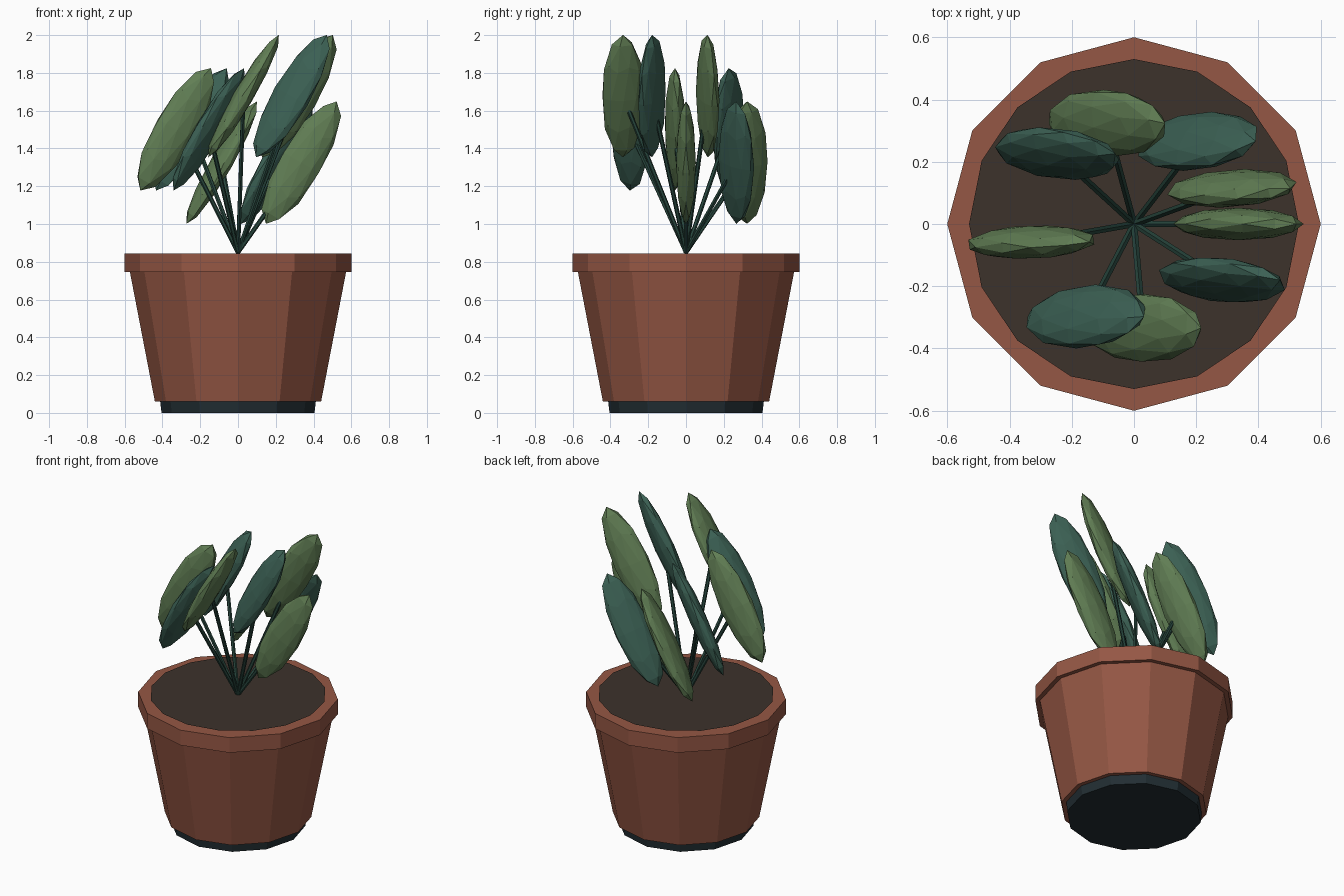
import bpy
import math
from mathutils import Matrix, Vector

if "Cube" in bpy.data.objects:
    bpy.data.objects.remove(bpy.data.objects["Cube"])


def material(name, rgb):
    m = bpy.data.materials.new(name)
    m.diffuse_color = (*rgb, 1)
    m.use_nodes = True
    m.node_tree.nodes["Principled BSDF"].inputs["Base Color"].default_value = m.diffuse_color
    return m


terracotta = material("terracotta", (0.30, 0.095, 0.058))
soil_mat = material("soil", (0.045, 0.032, 0.024))
base_mat = material("dark_base", (0.016, 0.027, 0.033))
stem_mat = material("stem_green", (0.02, 0.06, 0.046))
leaf_mats = [material("leaf_light", (0.12, 0.21, 0.09)),
             material("leaf_dark", (0.045, 0.12, 0.09))]


def finish(name, mat):
    ob = bpy.context.object
    ob.name = name
    ob.data.materials.append(mat)
    return ob


def tapered(name, sides, r_low, r_high, z_low, z_high, mat):
    bpy.ops.mesh.primitive_cone_add(vertices=sides, radius1=r_low, radius2=r_high,
                                    depth=z_high - z_low,
                                    location=(0, 0, (z_low + z_high) / 2))
    return finish(name, mat)


# Pot: foot, body and rim, all twelve-sided
tapered("pot_foot", 12, 0.405, 0.412, 0.0, 0.06, base_mat)
tapered("pot_body", 12, 0.44, 0.572, 0.06, 0.745, terracotta)
tapered("pot_rim", 12, 0.60, 0.60, 0.745, 0.845, terracotta)

# Soil: flat disc just above the rim
bpy.ops.mesh.primitive_circle_add(vertices=16, radius=0.53, fill_type='NGON',
                                  location=(0, 0, 0.855))
finish("soil", soil_mat)

# Leaves and stems, spread by the golden angle at three heights
root = Vector((0, 0, 0.85))
tilt = Matrix.Rotation(math.radians(30), 4, 'Y')
for i in range(9):
    a = math.radians(137.5 * i)
    tip = Vector((0.335 * math.cos(a), 0.335 * math.sin(a), 1.325 + 0.176 * (i % 3)))

    span = tip - root
    bpy.ops.mesh.primitive_cylinder_add(vertices=6, radius=0.012, depth=span.length,
                                        location=(root + tip) / 2,
                                        rotation=span.to_track_quat('Z', 'Y').to_euler())
    finish(f"stem_{i + 1}", stem_mat)

    bpy.ops.mesh.primitive_ico_sphere_add(subdivisions=2, radius=1)
    leaf = finish(f"leaf_{i + 1}", leaf_mats[i % 2])
    size = Matrix.Diagonal((0.113, 0.052, 0.374, 1))
    leaf.data.transform(tilt @ Matrix.Rotation(a, 4, 'Z') @ size)
    leaf.location = tip
